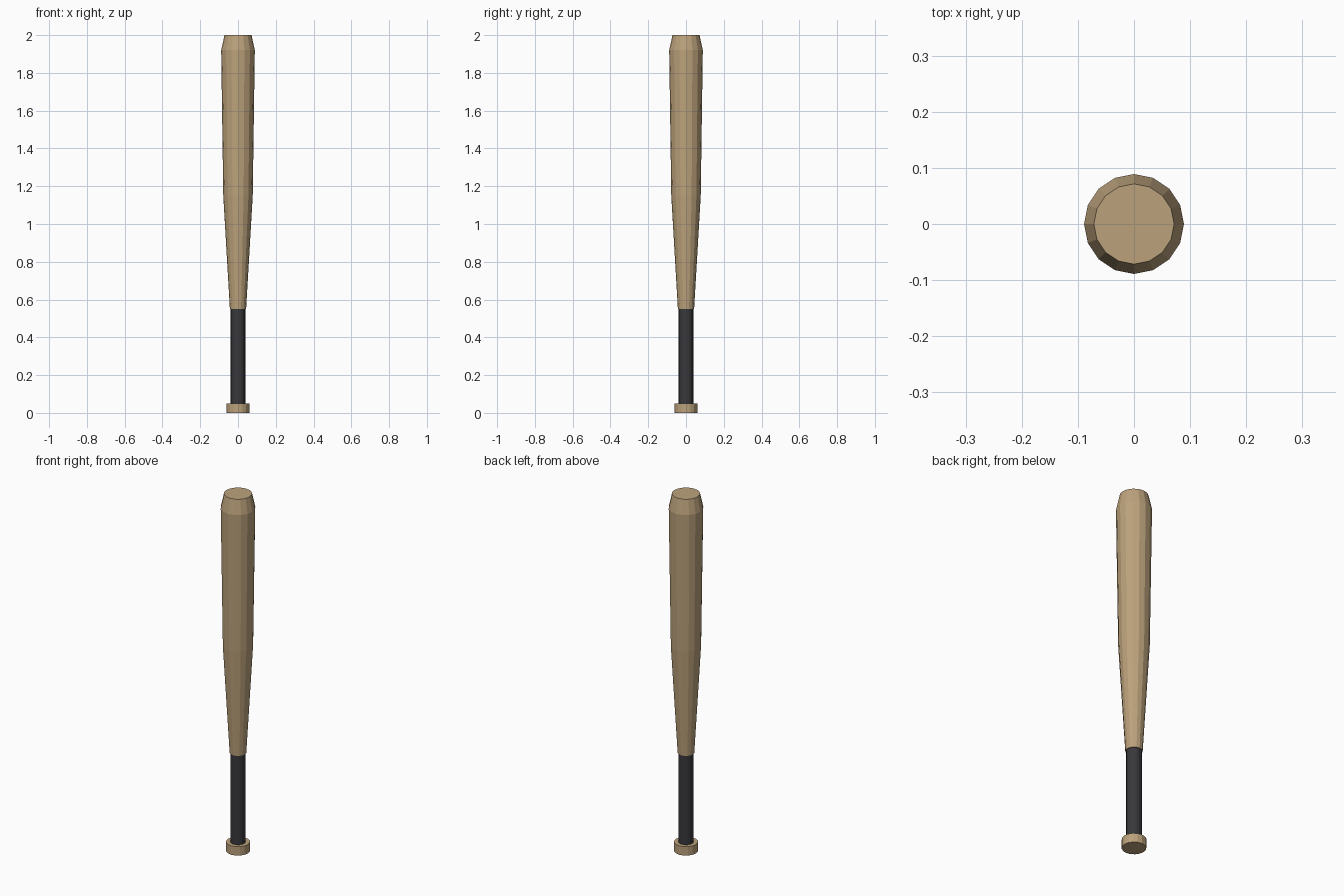
import bpy

if "Cube" in bpy.data.objects:
    bpy.data.objects.remove(bpy.data.objects["Cube"])

SIDES = 16


def material(name, rgb):
    m = bpy.data.materials.new(name)
    m.diffuse_color = (*rgb, 1)
    m.use_nodes = True
    m.node_tree.nodes["Principled BSDF"].inputs["Base Color"].default_value = m.diffuse_color
    return m


wood = material("wood", (0.50, 0.36, 0.20))
rubber = material("dark_grip", (0.04, 0.04, 0.045))


def section(name, z0, z1, r0, r1, mat):
    """Flat-faced round section between two heights."""
    bpy.ops.mesh.primitive_cone_add(vertices=SIDES, radius1=r0, radius2=r1,
                                    depth=z1 - z0, location=(0, 0, (z0 + z1) / 2))
    ob = bpy.context.object
    ob.name = name
    ob.data.materials.append(mat)
    return ob


# Handle end: knob and wrapped grip
section("knob", 0.0, 0.05, 0.061, 0.061, wood)
section("grip", 0.05, 0.55, 0.039, 0.039, rubber)

# Hitting end: taper, barrel and bevelled tip
section("taper", 0.55, 1.15, 0.043, 0.078, wood)
section("barrel", 1.15, 1.92, 0.078, 0.089, wood)
section("tip", 1.92, 2.0, 0.089, 0.0715, wood)
